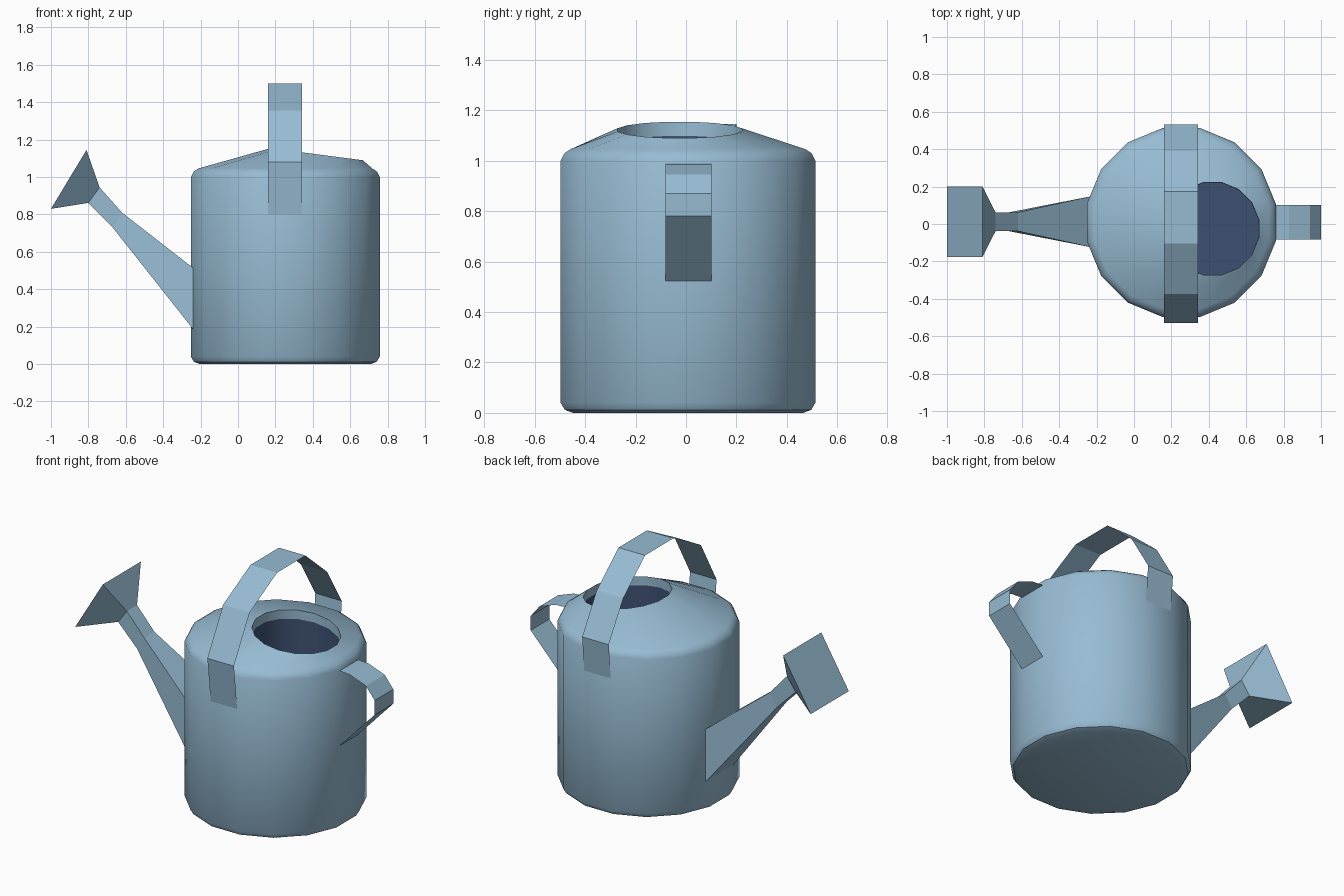
import bpy, bmesh, math

if "Cube" in bpy.data.objects:
    bpy.data.objects.remove(bpy.data.objects["Cube"])

CX, CY, N = 0.253, 0.008, 16


def material(name, rgb):
    m = bpy.data.materials.new(name)
    m.diffuse_color = (*rgb, 1)
    m.use_nodes = True
    m.node_tree.nodes["Principled BSDF"].inputs["Base Color"].default_value = m.diffuse_color
    return m


STEEL = material("pale_blue_metal", (0.31, 0.50, 0.65))
NAVY = material("dark_navy_inside", (0.05, 0.085, 0.175))


def make(name, bm, mats, smooth=False):
    me = bpy.data.meshes.new(name)
    bm.to_mesh(me)
    bm.free()
    ob = bpy.data.objects.new(name, me)
    bpy.context.collection.objects.link(ob)
    for m in mats:
        me.materials.append(m)
    if smooth:
        bpy.ops.object.select_all(action='DESELECT')
        ob.select_set(True)
        bpy.context.view_layer.objects.active = ob
        bpy.ops.object.shade_smooth_by_angle(angle=math.radians(35))
    return ob


def loft(bm, rings, mat_from=999):
    """Join rings of points with quads and close both ends."""
    vs = [[bm.verts.new(p) for p in r] for r in rings]
    n = len(rings[0])
    for k, (a, b) in enumerate(zip(vs, vs[1:])):
        for i in range(n):
            j = (i + 1) % n
            f = bm.faces.new((a[i], a[j], b[j], b[i]))
            f.material_index = int(k >= mat_from)
    bm.faces.new(vs[0][::-1])
    bm.faces.new(vs[-1]).material_index = int(mat_from < 999)


def ring(z, r, x=CX, y=CY, tilt=0.0):
    pts = []
    for i in range(N):
        a = (i + 0.5) * 2 * math.pi / N
        dx = r * math.cos(a)
        pts.append((x + dx, y + r * math.sin(a), z + tilt * dx))
    return pts


# Body: outer wall, shoulder, tilted off-centre opening, lip and dark well
bm = bmesh.new()
HX, HY = 0.42, -0.025
loft(bm, [
    ring(0.0, 0.465), ring(0.012, 0.498), ring(0.04, 0.515),
    ring(1.0, 0.515), ring(1.03, 0.499), ring(1.046, 0.474),
    ring(1.122, 0.252, HX, HY, -0.13),
    ring(1.066, 0.252, HX, HY, -0.13),
    ring(0.65, 0.25, HX, HY, -0.13),
], mat_from=7)
make("body", bm, [STEEL, NAVY], smooth=True)

# Spout and rose: square section given by top and bottom (x, z) and half width
bm = bmesh.new()
sections = [
    ((-0.235, 0.51), (-0.235, 0.18), 0.135),
    ((-0.62, 0.81), (-0.67, 0.73), 0.05),
    ((-0.74, 0.945), (-0.80, 0.862), 0.05),
    ((-0.81, 1.145), (-1.0, 0.83), 0.188),
]
loft(bm, [[(t[0], 0.012 - w, t[1]), (t[0], 0.012 + w, t[1]),
           (b[0], 0.012 + w, b[1]), (b[0], 0.012 - w, b[1])]
          for t, b, w in sections])
bmesh.ops.recalc_face_normals(bm, faces=bm.faces)
make("spout", bm, [STEEL])


def strap(name, side_a, side_b):
    """Thin flat band between two matching paths."""
    bm = bmesh.new()
    a = [bm.verts.new(p) for p in side_a]
    b = [bm.verts.new(p) for p in side_b]
    for i in range(len(a) - 1):
        bm.faces.new((a[i], a[i + 1], b[i + 1], b[i]))
    make(name, bm, [STEEL])


# Carrying handle over the top
arch = [(-0.498, 0.80), (-0.53, 1.08), (-0.375, 1.355), (-0.105, 1.5),
        (0.175, 1.5), (0.39, 1.315), (0.533, 1.08), (0.512, 0.85)]
strap("top_handle", [(0.343, y, z) for y, z in arch],
      [(0.16, y, z) for y, z in arch])

# Pouring handle at the back
grip = [(0.75, 0.99), (0.83, 0.985), (0.94, 0.945), (1.0, 0.87),
        (1.0, 0.78), (0.75, 0.515)]
strap("rear_handle", [(x, -0.082, z) for x, z in grip],
      [(x, 0.102, z) for x, z in grip])
